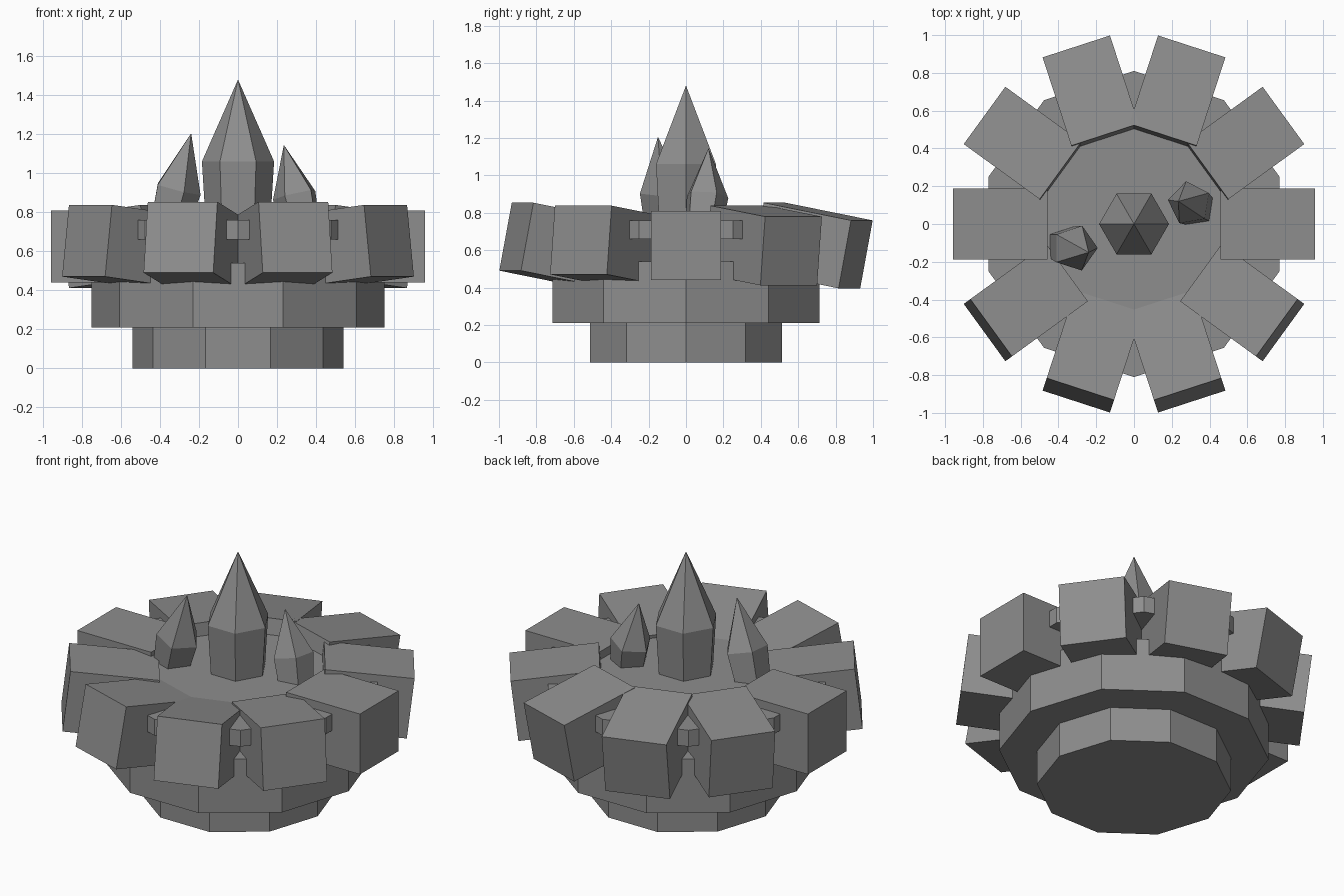
import bpy, bmesh, math
from mathutils import Matrix, Vector

if "Cube" in bpy.data.objects:
    bpy.data.objects.remove(bpy.data.objects["Cube"])

stone = bpy.data.materials.new("stone_grey")
stone.diffuse_color = (0.27, 0.27, 0.27, 1)
stone.use_nodes = True
stone.node_tree.nodes["Principled BSDF"].inputs["Base Color"].default_value = stone.diffuse_color


def finish(name, bm):
    bmesh.ops.recalc_face_normals(bm, faces=bm.faces)
    me = bpy.data.meshes.new(name)
    bm.to_mesh(me)
    bm.free()
    me.materials.append(stone)
    ob = bpy.data.objects.new(name, me)
    bpy.context.collection.objects.link(ob)
    return ob


def ring(bm, centre, axis, sides, radius, phase):
    """Regular polygon of vertices, square to the axis."""
    q = Vector((0, 0, 1)).rotation_difference(Vector(axis))
    out = []
    for i in range(sides):
        a = math.radians(phase) + math.tau * i / sides
        p = Vector((radius * math.cos(a), radius * math.sin(a), 0))
        out.append(bm.verts.new(Vector(centre) + q @ p))
    return out


def skin(bm, low, high):
    n = len(low)
    for i in range(n):
        j = (i + 1) % n
        bm.faces.new((low[i], low[j], high[j], high[i]))


def prism(name, radius, z0, z1, phase):
    bm = bmesh.new()
    low = ring(bm, (0, 0, z0), (0, 0, 1), 10, radius, phase)
    high = ring(bm, (0, 0, z1), (0, 0, 1), 10, radius, phase)
    skin(bm, low, high)
    bm.faces.new(low)
    bm.faces.new(high)
    finish(name, bm)


def crystal(name, sides, base, r0, shoulder, r1, tip, phase):
    bm = bmesh.new()
    axis = Vector(tip) - Vector(base)
    low = ring(bm, base, axis, sides, r0, phase)
    mid = ring(bm, shoulder, axis, sides, r1, phase)
    skin(bm, low, mid)
    bm.faces.new(low)
    top = bm.verts.new(tip)
    for i in range(sides):
        bm.faces.new((mid[i], mid[(i + 1) % sides], top))
    finish(name, bm)


# Stepped ten-sided base and the floor disc held between the blocks
prism("lower_base", 0.54, 0.0, 0.21, 0)
prism("upper_base", 0.75, 0.21, 0.54, 0)
prism("floor_disc", 0.81, 0.66, 0.76, 18)

# Ring of ten blocks, tipped up at the front and down at the back
for k in range(10):
    a = math.tau * k / 10
    bm = bmesh.new()
    m = (Matrix.Translation((0, 0, 0.625)) @ Matrix.Rotation(a, 4, 'Z')
         @ Matrix.Translation((0.708, 0, 0))
         @ Matrix.Rotation(0.2 * math.sin(a), 4, 'Y')
         @ Matrix.Diagonal((0.5, 0.375, 0.37, 1)))
    bmesh.ops.create_cube(bm, size=1, matrix=m)
    finish(f"rim_block_{k + 1}", bm)

# Crystals: one tall upright, two small ones leaning inwards
crystal("centre_crystal", 6, (0, 0, 0.74), 0.165, (0, 0, 1.06), 0.185, (0, 0, 1.48), 0)
crystal("left_crystal", 5, (-0.36, -0.118, 0.74), 0.108,
        (-0.313, -0.128, 0.92), 0.125, (-0.24, -0.15, 1.205), 0)
crystal("right_crystal", 5, (0.325, 0.09, 0.74), 0.105,
        (0.293, 0.11, 0.89), 0.118, (0.235, 0.12, 1.145), 27)
